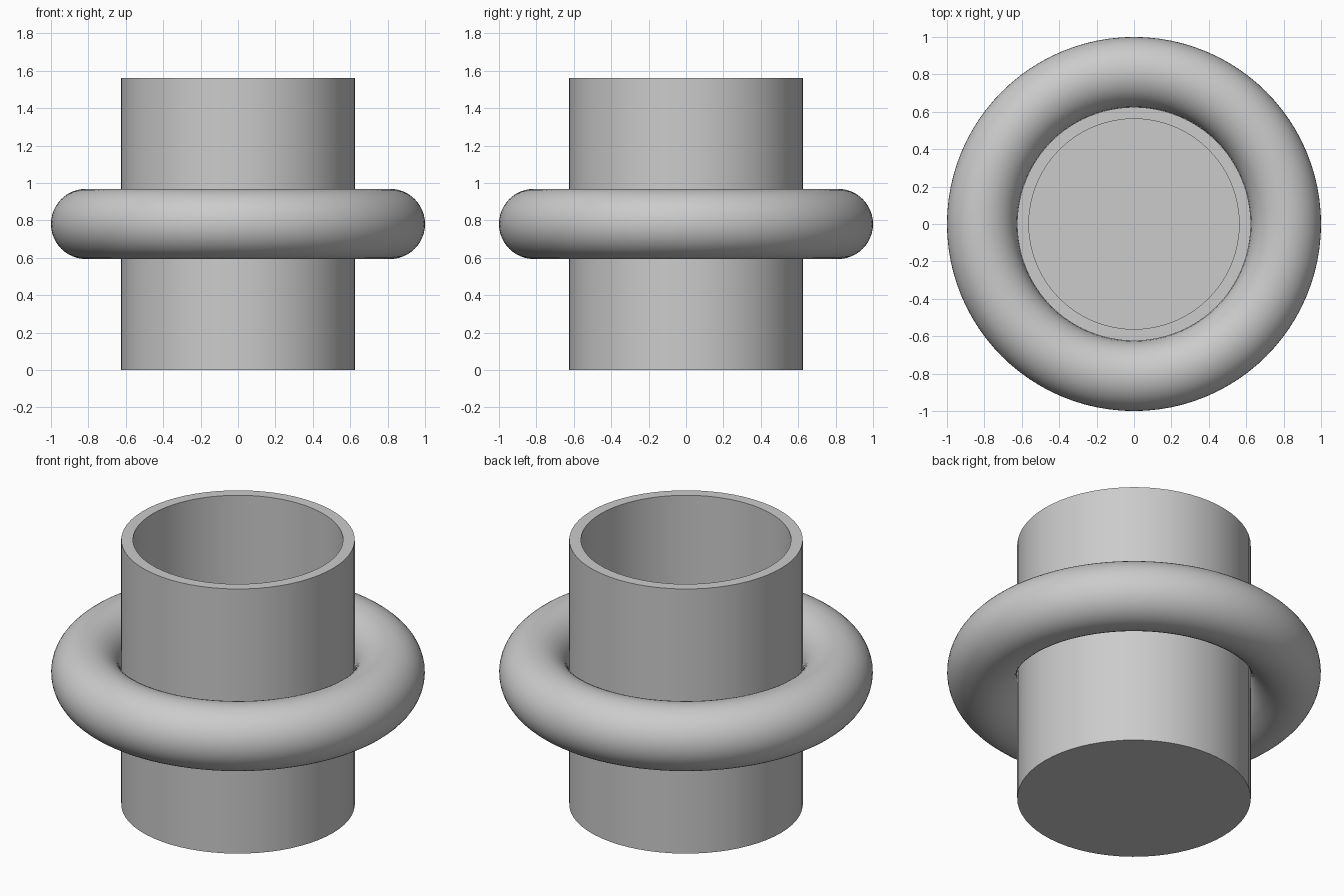
import bpy
import bmesh
from math import radians

SEGMENTS = 64
OUTER, INNER = 0.625, 0.5625
HEIGHT, FLOOR = 1.5625, 0.0625

default = bpy.data.objects.get("Cube")
if default:
    bpy.data.objects.remove(default, do_unlink=True)

grey = bpy.data.materials.new("light grey")
grey.use_nodes = True
colour = (0.6, 0.6, 0.6, 1)
grey.diffuse_color = colour
grey.node_tree.nodes["Principled BSDF"].inputs["Base Color"].default_value = colour


def finish(obj, name):
    obj.name = name
    obj.data.materials.append(grey)
    bpy.ops.object.shade_smooth_by_angle(angle=radians(30))


# Cup: cylinder with its top inset to the rim and pushed down to the floor
bpy.ops.mesh.primitive_cylinder_add(vertices=SEGMENTS, radius=OUTER, depth=HEIGHT,
                                    location=(0, 0, HEIGHT / 2))
cup = bpy.context.object
bm = bmesh.new()
bm.from_mesh(cup.data)
top = max(bm.faces, key=lambda f: f.calc_center_median().z)
bmesh.ops.inset_region(bm, faces=[top], thickness=OUTER - INNER, use_even_offset=True)
walls = bmesh.ops.extrude_discrete_faces(bm, faces=[top])
bmesh.ops.translate(bm, verts=walls["faces"][0].verts, vec=(0, 0, FLOOR - HEIGHT))
bm.to_mesh(cup.data)
bm.free()
finish(cup, "cup")

# Ring around the middle of the cup
bpy.ops.mesh.primitive_torus_add(major_radius=0.8125, minor_radius=0.1875,
                                 major_segments=96, minor_segments=48,
                                 location=(0, 0, HEIGHT / 2))
finish(bpy.context.object, "ring")
